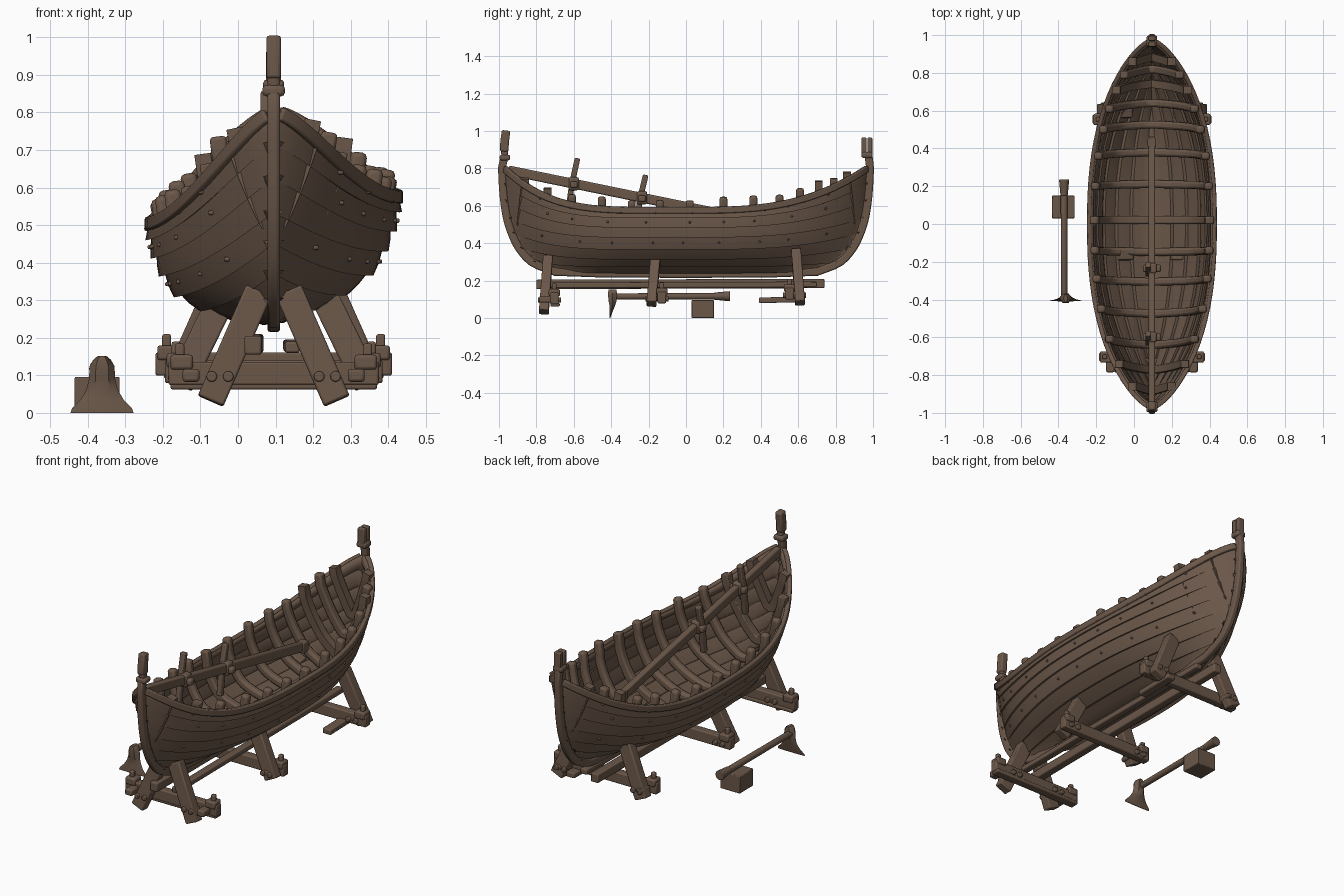
import bpy, bmesh, math, random
from mathutils import Vector as V

if "Cube" in bpy.data.objects:
    bpy.data.objects.remove(bpy.data.objects["Cube"])

random.seed(4)
wood = bpy.data.materials.new("weathered brown wood")
wood.diffuse_color = (0.145, 0.095, 0.066, 1)
wood.use_nodes = True
wood.node_tree.nodes["Principled BSDF"].inputs["Base Color"].default_value = wood.diffuse_color
CX = 0.095  # boat centre line


def finish(name, bm, bevel=0.0, seg=2):
    me = bpy.data.meshes.new(name)
    bm.to_mesh(me)
    bm.free()
    ob = bpy.data.objects.new(name, me)
    bpy.context.collection.objects.link(ob)
    me.materials.append(wood)
    if bevel:
        m = ob.modifiers.new("bevel", 'BEVEL')
        m.width, m.segments = bevel, seg
    return ob


def sweep(name, path, side, w, h, bevel=0.006):
    """Rectangular timber along a path; w lies along side, h across it."""
    path = [V(p) for p in path]
    bm = bmesh.new()
    rings = []
    for i, p in enumerate(path):
        t = (path[min(i + 1, len(path) - 1)] - path[max(i - 1, 0)]).normalized()
        n = t.cross(V(side)).normalized()
        s = n.cross(t).normalized()
        rings.append([bm.verts.new(p + s * w / 2 * a + n * h / 2 * b)
                      for a, b in ((-1, -1), (1, -1), (1, 1), (-1, 1))])
    for a, b in zip(rings, rings[1:]):
        for k in range(4):
            bm.faces.new((a[k], a[(k + 1) % 4], b[(k + 1) % 4], b[k]))
    bm.faces.new(rings[0][::-1])
    bm.faces.new(rings[-1])
    bmesh.ops.recalc_face_normals(bm, faces=bm.faces)
    return finish(name, bm, bevel)


def box(name, c, d, bevel=0.006):
    c = V(c)
    h = V((0, 0, d[2] / 2))
    return sweep(name, [c - h, c + h], (1, 0, 0), d[0], d[1], bevel)


def rod(name, a, b, r1, r2, n=10):
    a, b = V(a), V(b)
    bm = bmesh.new()
    bmesh.ops.create_cone(bm, cap_ends=True, segments=n, radius1=r1, radius2=r2, depth=(b - a).length)
    q = (b - a).to_track_quat('Z', 'Y')
    for v in bm.verts:
        v.co = q @ v.co + (a + b) / 2
    return finish(name, bm, 0.004)


# hull shape tables, one entry per plank edge from keel to rim
END_Y = [.69, .81, .88, .92, .945, .96, .968, .972]
END_Z = [.255, .305, .38, .46, .54, .63, .72, .81]
MID_W = [.012, .10, .18, .25, .29, .312, .326, .330]
MID_Z = [.245, .268, .30, .345, .405, .455, .505, .55]


def lerp(tab, s):
    """Smooth curve through a table."""
    k = min(int(s * 7), 6)
    f = s * 7 - k
    p1, p2 = tab[k], tab[k + 1]
    p0 = tab[k - 1] if k else 2 * p1 - p2
    p3 = tab[k + 2] if k < 6 else 2 * p2 - p1
    return p1 + .5 * f * (p2 - p0 + f * (2 * p0 - 5 * p1 + 4 * p2 - p3 + f * (3 * (p1 - p2) + p3 - p0)))


def hull(t, s, sign, out=0.0, up=0.0):
    a = abs(t)
    w = max(lerp(MID_W, s) * max(0, 1 - a ** 2.4) ** (.7 + .55 * (1 - s)) + out, .008)
    z0, z1 = lerp(MID_Z, s), lerp(END_Z, s)
    z = z0 + (z1 - z0) * a ** (3 if t > 0 else 4.2) + up
    return V((CX + sign * w, t * lerp(END_Y, s), z + .11 * sign * w))


# overlapping plank hull
rows = []
for k in range(7):
    rows += [(1, k / 7, .016), (1, (k + .5) / 7, .008), (1, (k + 1) / 7, 0)]
rows = [(-1, s, o) for _, s, o in rows[::-1]] + rows
bm = bmesh.new()
N = 56
grid = []
for i in range(N + 1):
    t = math.sin((i / N - .5) * math.pi)
    grid.append([bm.verts.new(hull(t, s, g, o * (1 - t ** 6), -o * .5)) for g, s, o in rows])
for a, b in zip(grid, grid[1:]):
    for j in range(len(rows) - 1):
        bm.faces.new((a[j], b[j], b[j + 1], a[j + 1]))
planks = finish("hull_planks", bm)
m = planks.modifiers.new("thickness", 'SOLIDIFY')
m.thickness = .02

# rim rails
for g, tag in ((-1, "left"), (1, "right")):
    pts = [hull(.995 * math.sin((i / 40 - .5) * math.pi), 1, g, .002, -.010) for i in range(41)]
    sweep(f"rim_rail_{tag}", pts, (0, 0, 1), .036, .024, .009)

# ribs bowed toward the boat ends, with heads standing above the rim
for y in (-.86, -.74, -.61, -.45, -.29, -.14, .02, .20, .36, .50, .61, .71, .79, .86):
    half = {}
    for g in (-1, 1):
        pts = []
        for j in range(0, 21):
            s = j / 20
            t = y * (1 + .06 * (1 - s)) / lerp(END_Y, s)
            if abs(t) < .96 and s > .04:
                p = hull(t, s, g, -.03, .026 * (1 - s))
                if g * (p.x - CX) > .012:
                    pts.append(p)
        top = pts[-1] + V((g * .008, 0, random.uniform(.04, .065) * (1 if abs(y) < .8 else .7)))
        half[g] = pts + [top]
    mid = (half[-1][0] + half[1][0]) / 2
    mid.z -= .004
    sweep("rib", half[-1][::-1] + [mid] + half[1], (0, 1, 0), .042, .044, .013)

# keel and curved stems in one timber
front = [(lerp(END_Y, i / 20), lerp(END_Z, i / 20)) for i in range(21)]
prof = [(-.972, .86)] + [(-y - .012, z - .008) for y, z in front[::-1]]
prof += [(-.45, .238), (0, .236), (.45, .238)]
prof += [(y + .012, z - .008) for y, z in front] + [(.975, .88)]
sweep("keel_and_stems", [(CX, y, z) for y, z in prof], (1, 0, 0), .034, .042, .008)

# stem heads
box("front_collar", (CX, -.968, .858), (.06, .056, .03), .01)
sweep("front_post", [(CX, -.968, .86), (CX, -.972, .90)], (1, 0, 0), .032, .036, .008)
sweep("front_post_head", [(CX, -.972, .89), (CX, -.97, .94), (CX, -.962, 1.003)], (1, 0, 0), .039, .046, .008)
box("rear_collar", (CX, .968, .872), (.056, .06, .032), .01)
for y in (.952, .983):
    box("rear_post_prong", (CX, y, .92), (.04, .026, .09), .005)

# sloping spar with clamps and uprights
slope = lambda y: .79 - .205 * (y + .95)
sweep("sloping_spar", [(CX, -.95, slope(-.95)), (CX, .46, slope(.46))], (1, 0, 0), .034, .052, .008)
box("spar_tip_block", (CX, .43, slope(.43)), (.045, .05, .06))
for y, top in ((-.60, .855), (-.235, .765)):
    z = slope(y)
    sweep("spar_upright", [(CX - .02, y - .03, z - .15), (CX - .02, y - .01, z), (CX - .02, y + .02, top)],
          (1, 0, 0), .03, .03)
    box("spar_clamp", (CX, y, z - .005), (.095, .04, .035), .009)
    box("spar_collar", (CX, y, z), (.05, .055, .07), .01)

# trestles: y, leg side, foot spread, top spread, foot z, top z, beam half length, beam z
for y, d, fs, ts, fz, tz, bl, bz in ((-.73, -1, .168, .04, .032, .325, .28, .105),
                                     (-.155, -1, .25, .13, .075, .32, .29, .11),
                                     (.58, 1, .26, .135, .08, .36, .315, .13)):
    ly, by = y + d * .02, y - d * .026
    for g in (-1, 1):
        sweep("trestle_leg", [(CX + g * fs, ly + d * .01, fz), (CX + g * ts, ly - d * .012, tz)],
              (0, 1, 0), .052, .074)
        box("beam_end_block", (CX + g * (bl - .035), by, bz + .03), (.06, .06, .04), .008)
        box("beam_peg", (CX + g * (bl - .03), by, bz + .045), (.024, .024, .07))
        box("leg_wedge", (CX + g * (bl - .06), ly, bz - .005), (.045, .07, .035), .008)
        for dx in (-.022, .022):
            x = CX + g * (fs - .025 + dx)
            rod("trestle_bolt", (x, y - .062, bz - .008), (x, y + .062, bz - .008), .015, .015, 8)
    sweep("trestle_crossbeam", [(CX - bl, by, bz), (CX + bl, by, bz)], (0, 1, 0), .045, .062)

# long ground timbers and loose boards
sweep("long_timber_left", [(.04, -.80, .18), (.045, .74, .185)], (1, 0, 0), .045, .05)
sweep("long_timber_right", [(.145, -.76, .175), (.14, .70, .18)], (1, 0, 0), .04, .03)
sweep("loose_board", [(.27, .39, .095), (.27, .63, .10)], (1, 0, 0), .05, .03)
sweep("low_crossboard", [(-.18, -.70, .072), (.37, -.70, .072)], (0, 1, 0), .05, .02)

# plank pegs
for g in (-1, 1):
    for s in (.5, .78, .93):
        for i in range(9):
            t = -.8 + i * .2 + random.uniform(-.04, .04)
            p = hull(t, s, g, 0, 0)
            rod("plank_peg", p - V((g * .01, 0, 0)), p + V((g * .016, 0, -.002)), .009, .006, 6)

# axe resting on a chopping block
AX = -.37
rod("axe_handle", (AX, -.40, .115), (AX, .17, .117), .017, .018, 12)
rod("axe_handle_grip", (AX, .15, .117), (AX, .235, .117), .019, .027, 12)
bm = bmesh.new()
rings = []
for z, w, th in ((.0, .168, .004), (.012, .160, .008), (.035, .115, .016), (.06, .085, .026), (.09, .07, .042),
                 (.125, .066, .048), (.142, .046, .046), (.152, .022, .04)):
    yc = -.393 - .014 * max(0, 1 - z / .07)
    rings.append([bm.verts.new((AX + .008 + a * w / 2, yc + b * th / 2, z))
                  for a, b in ((-1, 0), (-.5, -1), (.5, -1), (1, 0), (.5, 1), (-.5, 1))])
for a, b in zip(rings, rings[1:]):
    for k in range(6):
        bm.faces.new((a[k], a[(k + 1) % 6], b[(k + 1) % 6], b[k]))
bm.faces.new(rings[0][::-1])
bm.faces.new(rings[-1])
finish("axe_head", bm)
box("chopping_block", (-.375, .09, .048), (.12, .12, .096), .004)

# smooth shading with sharp edges kept
bpy.ops.object.select_all(action='SELECT')
bpy.context.view_layer.objects.active = planks
bpy.ops.object.shade_smooth_by_angle(angle=math.radians(35))
